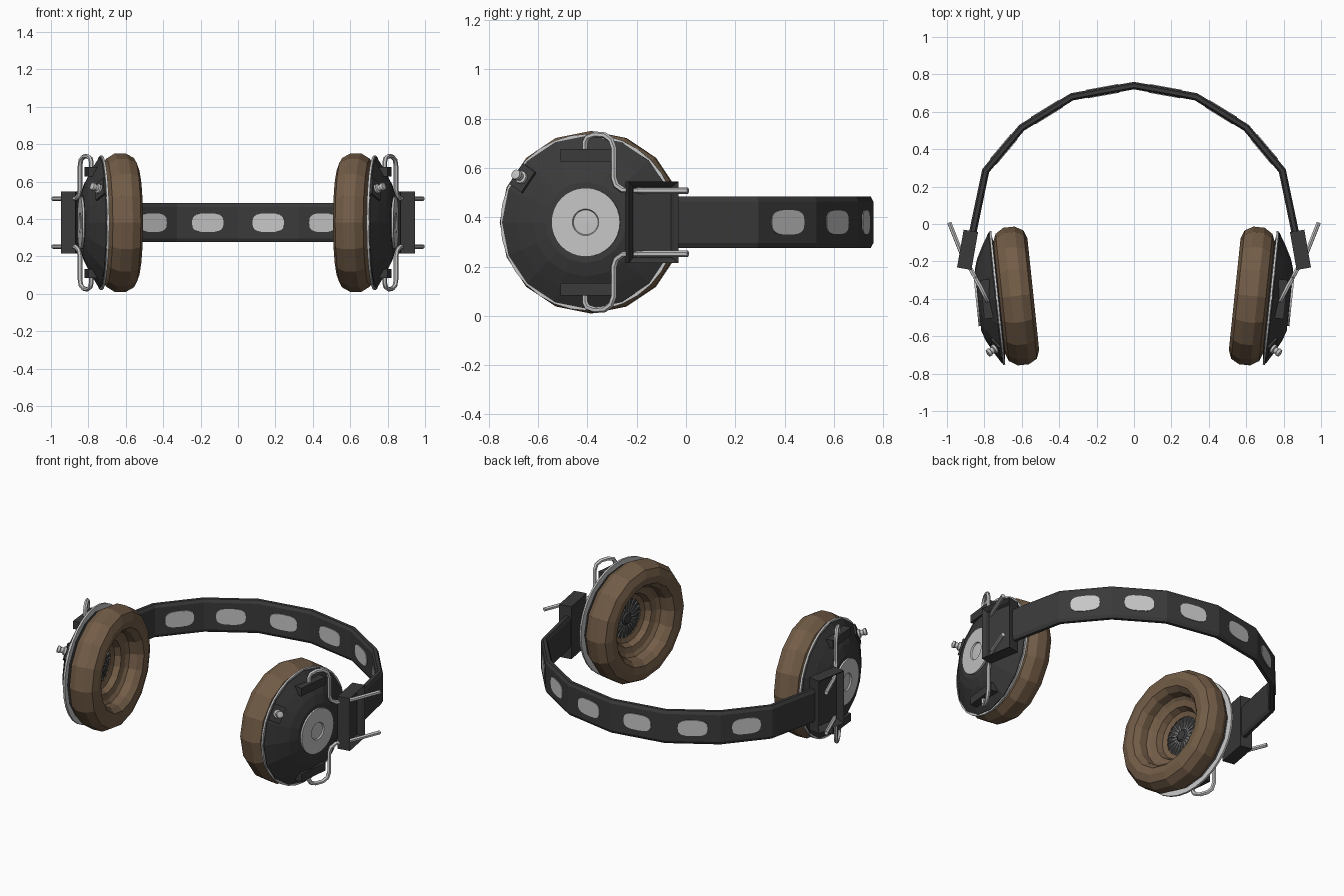
import bpy, bmesh
from math import sin, cos, pi, radians
from mathutils import Matrix, Vector

cube = bpy.data.objects.get("Cube")
if cube:
    bpy.data.objects.remove(cube)


def material(name, rgb):
    m = bpy.data.materials.new(name)
    m.use_nodes = True
    m.diffuse_color = (*rgb, 1)
    node = next(n for n in m.node_tree.nodes if n.type == 'BSDF_PRINCIPLED')
    node.inputs["Base Color"].default_value = (*rgb, 1)
    node.inputs["Roughness"].default_value = 0.6
    return m


CHARCOAL = material("charcoal", (0.042, 0.042, 0.042))
LEATHER = material("brown leather", (0.17, 0.108, 0.063))
SILVER = material("light grey metal", (0.56, 0.56, 0.56))
GREY = material("mid grey", (0.2, 0.2, 0.2))


def add(name, bm, mat, smooth=False):
    bmesh.ops.recalc_face_normals(bm, faces=bm.faces)
    for f in bm.faces:
        f.smooth = smooth
    me = bpy.data.meshes.new(name)
    bm.to_mesh(me)
    bm.free()
    me.materials.append(mat)
    ob = bpy.data.objects.new(name, me)
    bpy.context.collection.objects.link(ob)


def add_pair(name, bm, mat, frame=Matrix(), smooth=False):
    """Place a part on the left (+x) and its mirror image on the right."""
    bm.transform(frame)
    other = bm.copy()
    other.transform(Matrix.Scale(-1, 4, (1, 0, 0)))
    add("left_" + name, bm, mat, smooth)
    add("right_" + name, other, mat, smooth)


def lathe(profile, steps=16, closed=False):
    """Turn (along, radius) points about the x axis."""
    bm = bmesh.new()
    vs = [bm.verts.new((a, 0, r)) for a, r in profile]
    for p, q in zip(vs, vs[1:] + vs[:1] if closed else vs[1:]):
        bm.edges.new((p, q))
    bmesh.ops.spin(bm, geom=bm.verts[:] + bm.edges[:], cent=(0, 0, 0),
                   axis=(1, 0, 0), angle=2 * pi, steps=steps)
    bmesh.ops.remove_doubles(bm, verts=bm.verts, dist=0.0004)
    return bm


def box(size, centre=(0, 0, 0), frame=Matrix(), bm=None):
    bm = bm or bmesh.new()
    m = frame @ Matrix.Translation(centre) @ Matrix.Diagonal((*size, 1))
    bmesh.ops.create_cube(bm, size=1, matrix=m)
    return bm


def tube(points, radius):
    cu = bpy.data.curves.new("path", 'CURVE')
    cu.dimensions = '3D'
    cu.bevel_depth = radius
    cu.bevel_resolution = 1
    cu.use_fill_caps = True
    sp = cu.splines.new('POLY')
    sp.points.add(len(points) - 1)
    for p, co in zip(sp.points, points):
        p.co = (*co, 1)
    ob = bpy.data.objects.new("path", cu)
    bpy.context.collection.objects.link(ob)
    dg = bpy.context.evaluated_depsgraph_get()
    me = bpy.data.meshes.new_from_object(ob.evaluated_get(dg))
    bm = bmesh.new()
    bm.from_mesh(me)
    bpy.data.objects.remove(ob)
    bpy.data.curves.remove(cu)
    bpy.data.meshes.remove(me)
    return bm


MID = 0.38

# Headband: chamfered strip swept along a faceted arch
half = [(0.865, -0.06), (0.793, 0.285), (0.6, 0.515), (0.332, 0.68)]
path = [Vector((x, y, MID)) for x, y in half + [(0, 0.74)]]
path += [Vector((-x, y, MID)) for x, y in reversed(half)]
section = [(s * d, h) for s, d, h in (
    (1, 0.02, -0.085), (1, 0.02, 0.085), (1, 0.01, 0.104), (-1, 0.01, 0.104),
    (-1, 0.02, 0.085), (-1, 0.02, -0.085), (-1, 0.01, -0.104), (1, 0.01, -0.104))]
bm = bmesh.new()
rings = []
for i, p in enumerate(path):
    t = path[min(i + 1, len(path) - 1)] - path[max(i - 1, 0)]
    n = Vector((t.y, -t.x, 0)).normalized()
    rings.append([bm.verts.new(p + n * d + Vector((0, 0, h))) for d, h in section])
for a, b in zip(rings, rings[1:]):
    for j in range(8):
        k = (j + 1) % 8
        bm.faces.new((a[j], a[k], b[k], b[j]))
bm.faces.new(rings[0])
bm.faces.new(rings[-1])
add("headband", bm, CHARCOAL)

# Rounded inlays on both faces of the six upper band segments
bm = bmesh.new()
for a, b in list(zip(path, path[1:]))[1:-1]:
    t = (b - a).normalized()
    n = Vector((t.y, -t.x, 0))
    for side in (-1, 1):
        vs = []
        for k in range(20):
            c, s = cos(k * pi / 10), sin(k * pi / 10)
            u = 0.086 * abs(c) ** 0.65 * (1 if c > 0 else -1)
            v = 0.05 * abs(s) ** 0.65 * (1 if s > 0 else -1)
            vs.append(bm.verts.new((a + b) / 2 + t * u + n * side * 0.0175 + Vector((0, 0, v))))
        face = bm.faces.new(vs)
        new = bmesh.ops.extrude_face_region(bm, geom=[face])["geom"]
        bmesh.ops.translate(bm, vec=n * side * 0.006,
                            verts=[v for v in new if isinstance(v, bmesh.types.BMVert)])
add("band_inlays", bm, SILVER)

# Ear cup frame: local x points outward from the ear
cup = Matrix.Translation((0.63, -0.385, MID)) @ Matrix.Rotation(radians(-6), 4, 'Z')

cushion = [(0.09, 0.13), (0.092, 0.3), (0.075, 0.342), (0.03, 0.37), (-0.03, 0.37),
           (-0.075, 0.345), (-0.092, 0.3), (-0.085, 0.255), (-0.055, 0.228),
           (-0.01, 0.22), (0.005, 0.2), (0.015, 0.165), (0.05, 0.15), (0.06, 0.12)]
add_pair("cushion", lathe(cushion, closed=True), LEATHER, cup)
add_pair("rim_ring", lathe([(0.096, 0.3), (0.096, 0.359), (0.108, 0.359), (0.108, 0.3)],
                           32, True), SILVER, cup)
add_pair("cup_shell", lathe([(0.088, 0), (0.088, 0.29), (0.1, 0.352), (0.112, 0.352), (0.15, 0.29),
                             (0.187, 0.22), (0.205, 0.165), (0.206, 0)]), CHARCOAL, cup)
add_pair("cup_disc", lathe([(0.2, 0.14), (0.216, 0.14), (0.216, 0.054), (0.208, 0.05),
                            (0.21, 0)], 32), SILVER, cup)

# Speaker with radial ribs inside the cushion
add_pair("speaker", lathe([(0.085, 0.15), (0.07, 0.13), (0.06, 0.04), (0.05, 0.03),
                           (0.048, 0)]), CHARCOAL, cup)
bm = bmesh.new()
for k in range(20):
    box((0.008, 0.007, 0.095), (0.064, 0, 0.083), Matrix.Rotation(k * pi / 10, 4, 'X'), bm)
add_pair("speaker_ribs", bm, GREY, cup)

# Wire brackets above and below the cup centre
bm = bmesh.new()
for s in (-1, 1):
    box((0.07, 0.21, 0.05), (0.147, 0, s * 0.272), bm=bm)
add_pair("wire_brackets", bm, CHARCOAL, cup)

# Socket plate and plug set square to the sloping shell
socket = (cup @ Matrix.Rotation(radians(56), 4, 'X') @ Matrix.Translation((0.133, 0, 0.318))
          @ Matrix.Rotation(radians(-32), 4, 'Y'))
add_pair("socket_plate", box((0.016, 0.1, 0.075)), CHARCOAL, socket)
add_pair("socket_plug", lathe([(0, 0), (0, 0.026), (0.02, 0.026), (0.024, 0.017), (0.04, 0.017),
                               (0.044, 0.022), (0.058, 0.02), (0.062, 0)], 12),
         SILVER, socket, True)

# Slider box with a recessed outer face
bm = box((0.078, 0.205, 0.332))
outer = max(bm.faces, key=lambda f: f.calc_center_median().x)
for thick, depth in ((0.022, -0.018), (0.012, -0.02)):
    bmesh.ops.inset_region(bm, faces=[outer], thickness=thick)
    bmesh.ops.translate(bm, vec=(depth, 0, 0), verts=outer.verts)
add_pair("slider_box", bm, CHARCOAL,
         Matrix.Translation((0.89, -0.138, MID)) @ Matrix.Rotation(radians(10), 4, 'Z'))

# Bent wires running from the bracket through the slider box to a free tip
wire = [(0.785, -0.41, 0.28), (0.785, -0.41, 0.325), (0.79, -0.4, 0.345), (0.805, -0.37, 0.356),
        (0.825, -0.33, 0.353), (0.84, -0.305, 0.335), (0.845, -0.293, 0.3), (0.845, -0.293, 0.18),
        (0.85, -0.283, 0.15), (0.865, -0.255, 0.13), (0.915, -0.175, 0.128), (0.988, 0.008, 0.128)]
for name, s in (("upper_wire", 1), ("lower_wire", -1)):
    add_pair(name, tube([(x, y, MID + s * z) for x, y, z in wire], 0.0125), SILVER, smooth=True)
for ob in bpy.context.collection.objects:
    ob.select_set(ob.name.endswith(("_wire", "_plug")))
    if ob.select_get():
        bpy.context.view_layer.objects.active = ob
bpy.ops.object.shade_smooth_by_angle(angle=radians(50))
